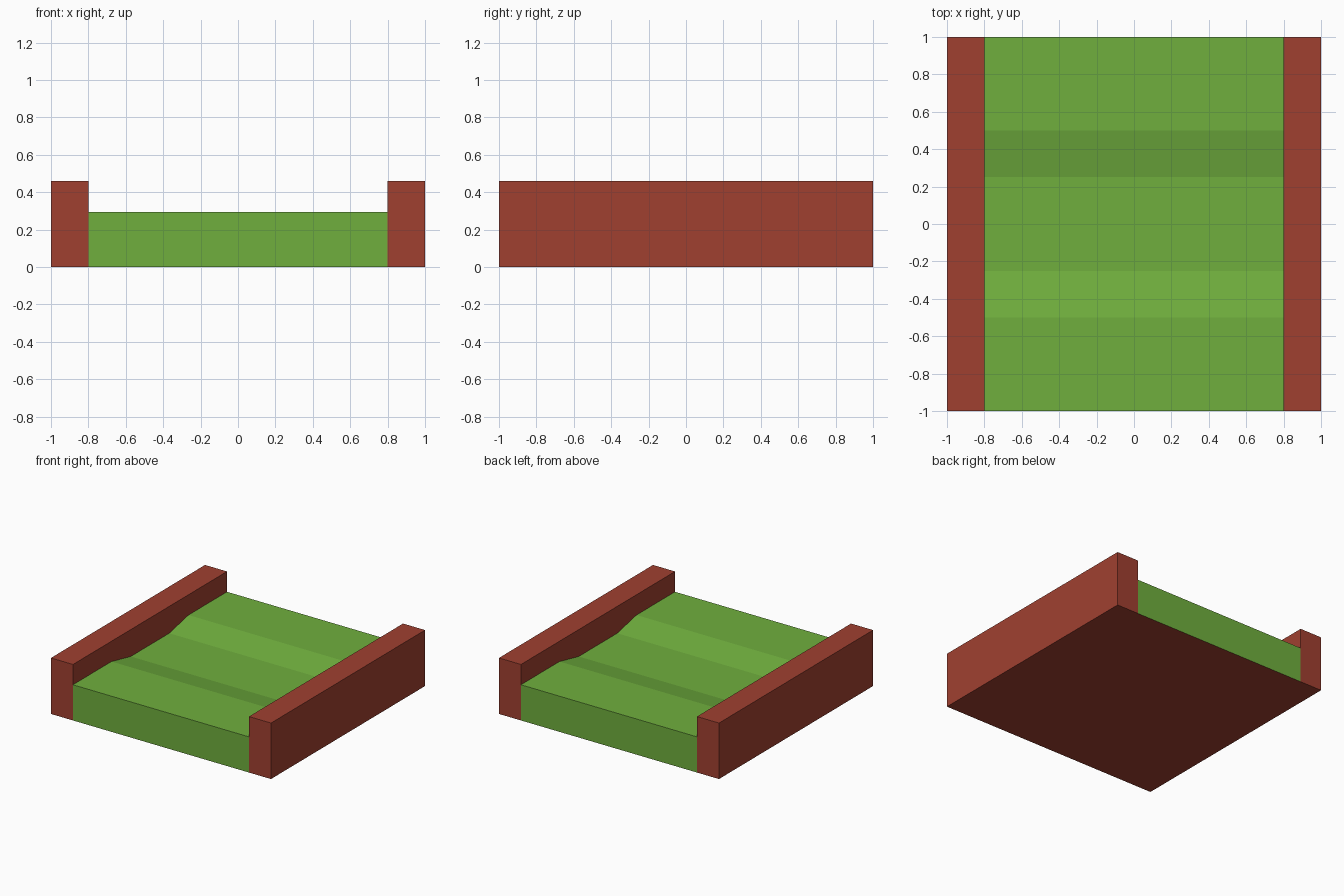
import bpy, bmesh

if "Cube" in bpy.data.objects:
    bpy.data.objects.remove(bpy.data.objects["Cube"])


def material(name, rgb):
    m = bpy.data.materials.new(name)
    m.diffuse_color = (*rgb, 1)
    m.use_nodes = True
    m.node_tree.nodes["Principled BSDF"].inputs["Base Color"].default_value = m.diffuse_color
    return m


def extrude_profile(name, profile, x0, x1, mats):
    """Extrude a closed (y, z) profile along x."""
    bm = bmesh.new()
    face = bm.faces.new([bm.verts.new((x0, y, z)) for y, z in profile])
    ext = bmesh.ops.extrude_face_region(bm, geom=[face])
    moved = [v for v in ext["geom"] if isinstance(v, bmesh.types.BMVert)]
    bmesh.ops.translate(bm, verts=moved, vec=(x1 - x0, 0, 0))
    bmesh.ops.recalc_face_normals(bm, faces=bm.faces)
    # the underside takes the last material
    for f in bm.faces:
        if f.normal.z < -0.9:
            f.material_index = len(mats) - 1
    mesh = bpy.data.meshes.new(name)
    bm.to_mesh(mesh)
    bm.free()
    for m in mats:
        mesh.materials.append(m)
    obj = bpy.data.objects.new(name, mesh)
    bpy.context.collection.objects.link(obj)
    return obj


grass = material("grass_green", (0.162, 0.429, 0.048))
wood = material("wood_red", (0.352, 0.051, 0.030))

TOP, DIP, WALL = 0.293, 0.239, 0.46

# Green lane with a shallow trough across the middle
lane = [(-1, 0), (1, 0), (1, TOP), (0.5, TOP), (0.25, DIP),
        (-0.25, DIP), (-0.5, TOP), (-1, TOP)]
extrude_profile("lane", lane, -0.8, 0.8, [grass, wood])

# Side rails
rail = [(-1, 0), (1, 0), (1, WALL), (-1, WALL)]
for name, x0 in (("left_rail", -1.0), ("right_rail", 0.8)):
    extrude_profile(name, rail, x0, x0 + 0.2, [wood])
